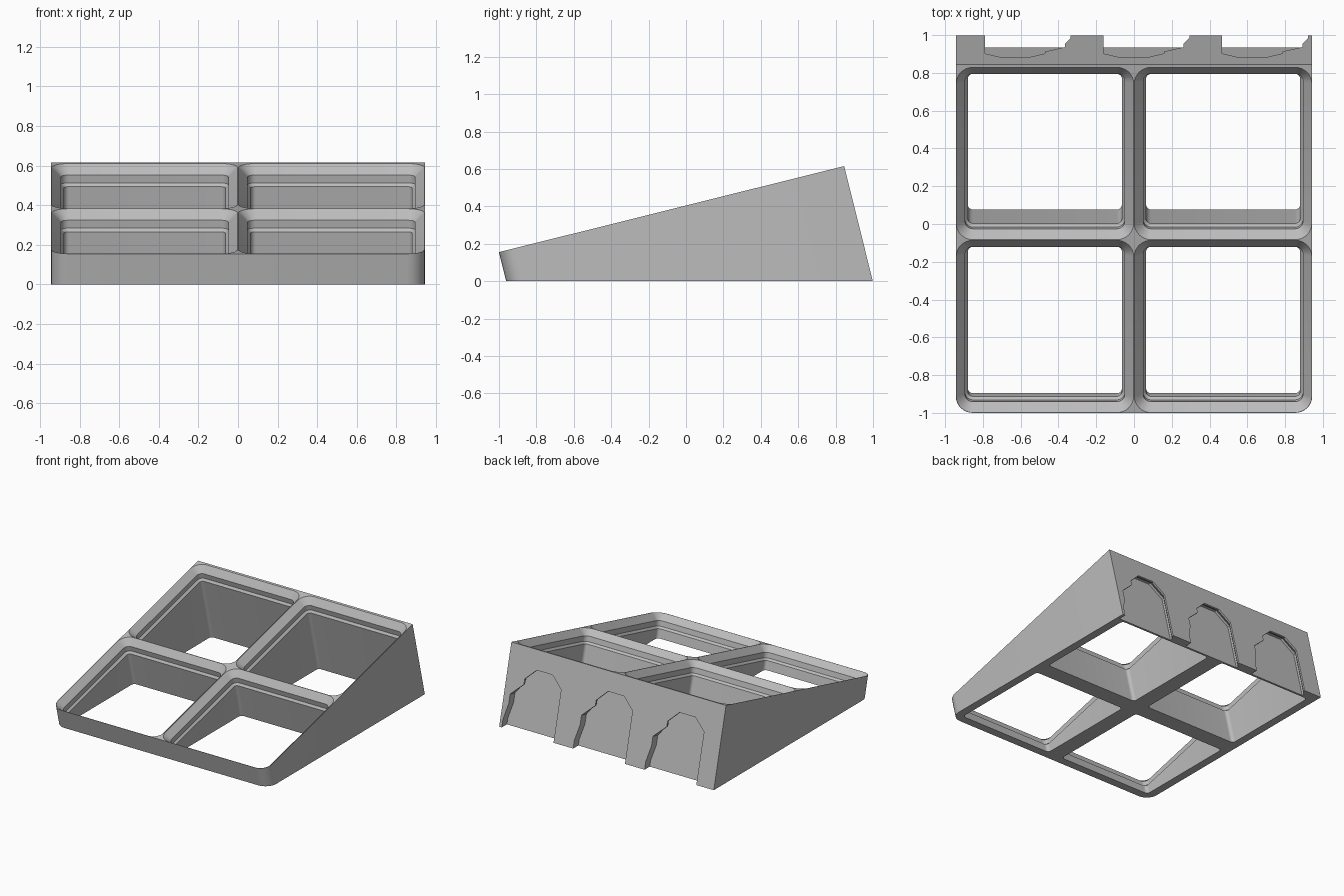
import bpy, bmesh, math
from mathutils import Matrix, Vector

cube = bpy.data.objects.get("Cube")
if cube:
    bpy.data.objects.remove(cube, do_unlink=True)

CELL = 0.9435                 # pitch of one compartment
LENGTH = 2 * CELL + 0.015     # sloped length including the thicker back wall
FRONT_Z = 0.155
TILT = math.radians(14)
CORNER = 0.09

# Sloped frame: local x across, y up the slope, z along the slope normal
FRAME = Matrix.Translation((0, -1, FRONT_Z)) @ Matrix.Rotation(TILT, 4, 'X')
TOP_Z = FRONT_Z + LENGTH * math.sin(TILT)

grey = bpy.data.materials.new("plain grey")
grey.use_nodes = True
colour = (0.5, 0.5, 0.5, 1)
grey.diffuse_color = colour
grey.node_tree.nodes["Principled BSDF"].inputs["Base Color"].default_value = colour


def arc(cx, cy, r, start, steps=8):
    """Quarter circle, counter-clockwise from the start angle in degrees."""
    angles = [math.radians(start + 90 * i / steps) for i in range(steps + 1)]
    return [(cx + r * math.cos(a), cy + r * math.sin(a)) for a in angles]


def rounded_square(cx, cy, half, r):
    k = half - r
    return (arc(cx + k, cy + k, r, 0) + arc(cx - k, cy + k, r, 90)
            + arc(cx - k, cy - k, r, 180) + arc(cx + k, cy - k, r, 270))


def loft(rings):
    """Closed solid through rings of equal point count, in the sloped frame."""
    bm = bmesh.new()
    loops = [[bm.verts.new(FRAME @ Vector(p)) for p in ring] for ring in rings]
    n = len(loops[0])
    for a, b in zip(loops, loops[1:]):
        for i in range(n):
            j = (i + 1) % n
            bm.faces.new((a[i], a[j], b[j], b[i]))
    bm.faces.new(loops[0])
    bm.faces.new(loops[-1])
    bmesh.ops.recalc_face_normals(bm, faces=bm.faces)
    return bm


def add_object(name, bm):
    mesh = bpy.data.meshes.new(name)
    bm.to_mesh(mesh)
    bm.free()
    obj = bpy.data.objects.new(name, mesh)
    bpy.context.collection.objects.link(obj)
    return obj


# Wedge body: front corners rounded, back corners square, cut flat at the floor
outline = ([(CELL, LENGTH), (-CELL, LENGTH)]
           + arc(-CELL + CORNER, CORNER, CORNER, 180)
           + arc(CELL - CORNER, CORNER, CORNER, 270))
bm = loft([[(x, y, z) for x, y in outline] for z in (0, -1.2)])
bmesh.ops.bisect_plane(bm, geom=bm.verts[:] + bm.edges[:] + bm.faces[:],
                       plane_co=(0, 0, 0), plane_no=(0, 0, 1), clear_inner=True)
bmesh.ops.holes_fill(bm, edges=[e for e in bm.edges if e.is_boundary])
bmesh.ops.recalc_face_normals(bm, faces=bm.faces)
stand = add_object("sloped_tray_stand", bm)
stand.data.materials.append(grey)

cutters = []

# Compartment cutters: (height along the normal, inset from the cell edge)
STEPS = [(0.02, 0.002), (0, 0.002), (-0.048, 0.049), (-0.089, 0.049),
         (-0.105, 0.064), (-1.3, 0.064)]
for col in (-0.5, 0.5):
    for row in (0.5, 1.5):
        bm = loft([[(x, y, z) for x, y in
                    rounded_square(col * CELL, row * CELL, CELL / 2 - d, CORNER - d)]
                   for z, d in STEPS])
        cutters.append(add_object("compartment_cutter", bm))

# Back mounting slots: outline at the surface, and the wider one under the lip
LEAD_IN = [(0.425, 0.25), (0.425, 0.18), (0.455, 0.06), (0.455, -0.08)]
MOUTH = [(0, -0.08), (0, 0.385), (0.09, 0.47), (0.23, 0.47),
         (0.32, 0.385), (0.32, 0.345)] + LEAD_IN
UNDERCUT = [(-0.03, -0.08), (-0.03, 0.4), (0.075, 0.5), (0.245, 0.5),
            (0.35, 0.4), (0.35, 0.345)] + LEAD_IN
for k in range(3):
    left = -0.79 + 0.628 * k
    bm = loft([[(left + x, LENGTH - depth, (z - TOP_Z) / math.cos(TILT))
                for x, z in shape]
               for shape, depth in ((MOUTH, -0.03), (MOUTH, 0.0135),
                                    (UNDERCUT, 0.045), (UNDERCUT, 0.063))])
    bmesh.ops.triangulate(bm, faces=bm.faces[:])
    cutters.append(add_object("slot_cutter", bm))

# Carve everything out of the body
bpy.context.view_layer.objects.active = stand
stand.select_set(True)
for cutter in cutters:
    cutter.hide_render = True
    mod = stand.modifiers.new("carve", 'BOOLEAN')
    mod.operation = 'DIFFERENCE'
    mod.solver = 'EXACT'
    mod.object = cutter
    bpy.ops.object.modifier_apply(modifier=mod.name)
    bpy.data.objects.remove(cutter, do_unlink=True)

bpy.ops.object.shade_smooth_by_angle(angle=math.radians(25))
